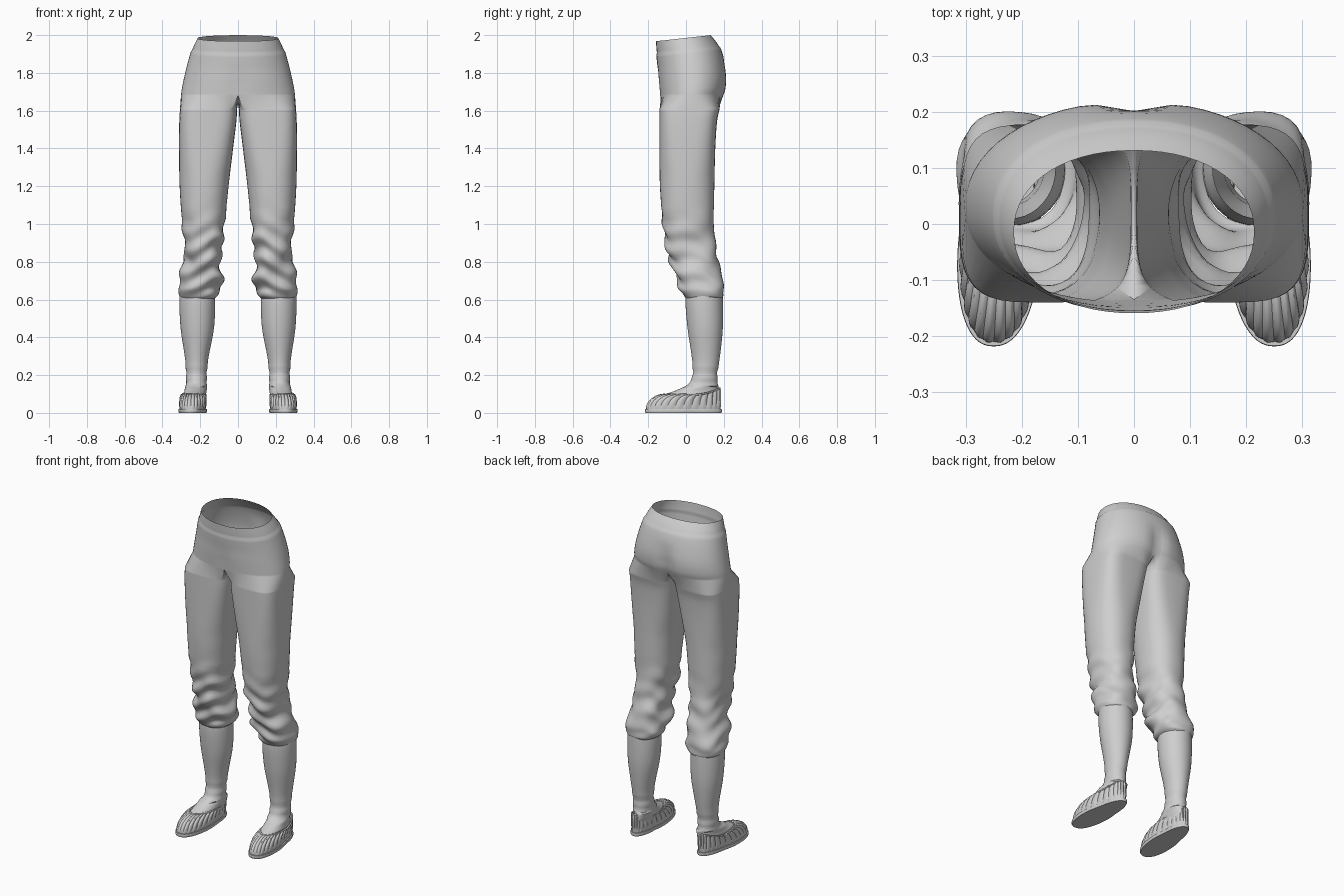
import bpy, math
from math import sin, cos, pi

if "Cube" in bpy.data.objects:
    bpy.data.objects.remove(bpy.data.objects["Cube"])

grey = bpy.data.materials.new("light_grey")
grey.diffuse_color = (0.62, 0.62, 0.62, 1)
grey.use_nodes = True
grey.node_tree.nodes["Principled BSDF"].inputs["Base Color"].default_value = grey.diffuse_color


def resample(rows, n):
    """Catmull-Rom interpolation of a table of section values."""
    first = [2 * a - b for a, b in zip(rows[0], rows[1])]
    last = [2 * a - b for a, b in zip(rows[-1], rows[-2])]
    p = [first] + rows + [last]
    out = []
    for i in range(1, len(p) - 2):
        for k in range(n):
            t = k / n
            out.append([0.5 * (2 * b + (c - a) * t + (2 * a - 5 * b + 4 * c - d) * t * t
                               + (3 * b - a - 3 * c + d) * t ** 3)
                        for a, b, c, d in zip(*p[i - 1:i + 3])])
    return out + [list(rows[-1])]


def quads(a, b, closed=True):
    """Faces between two index rings, a above b."""
    n = len(a)
    return [(a[i], b[i], b[(i + 1) % n], a[(i + 1) % n]) for i in range(n if closed else n - 1)]


def make(name, verts, faces, angle=35):
    """Create the left-hand half and mirror it across x = 0."""
    me = bpy.data.meshes.new(name)
    me.from_pydata(verts, [], faces)
    me.materials.append(grey)
    ob = bpy.data.objects.new(name, me)
    bpy.context.collection.objects.link(ob)
    bpy.ops.object.select_all(action='DESELECT')
    ob.select_set(True)
    bpy.context.view_layer.objects.active = ob
    bpy.ops.object.shade_smooth_by_angle(angle=math.radians(angle))
    m = ob.modifiers.new("mirror", 'MIRROR')
    m.merge_threshold = 0.0005
    return ob


def loft(name, rings, loop=False, caps=False, angle=35):
    n = len(rings[0])
    idx = [list(range(k * n, k * n + n)) for k in range(len(rings))]
    faces = []
    for a, b in zip(idx, idx[1:] + ([idx[0]] if loop else [])):
        faces += quads(a, b)
    if caps:
        faces += [tuple(idx[0]), tuple(reversed(idx[-1]))]
    return make(name, [v for r in rings for v in r], faces, angle)


def spow(v, e):
    return math.copysign(abs(v) ** (2 / e), v)


# ---- trousers: half pelvis arcs flowing into a closed leg tube ----
M, K = 30, 12          # outer arc and inner thigh segments
verts, faces = [], []


def add_ring(pts):
    start = len(verts)
    verts.extend(pts)
    return list(range(start, len(verts)))


# back height, half width, front y, back y
pelvis = resample([[2.0, .218, -.163, .135], [1.96, .238, -.16, .167], [1.92, .253, -.156, .188],
                   [1.85, .271, -.15, .207], [1.78, .286, -.147, .218], [1.72, .297, -.143, .215],
                   [1.68, .302, -.14, .203]], 4)
prev = None
for i, (z, w, yf, yb) in enumerate(pelvis):
    grow = -0.004 if i <= 6 else 0.0       # narrow waistband with a stitched step
    fade = min(1, max(0, (z - 1.7) / .2))
    cleft = .022 * min(1, max(0, (1.88 - z) / .12))
    pts = []
    for j in range(M + 1):
        a = pi * j / M
        x = (w + grow) * spow(sin(a), 2.15) if 0 < j < M else 0
        y = (yf + yb) / 2 - ((yb - yf) / 2 + grow) * spow(cos(a), 2.15)
        mid = math.exp(-(x / .045) ** 2)
        y += -cleft * mid if a > pi / 2 else .25 * cleft * mid
        pts.append((x, y, z + .11 * fade * (y - yb)))
    ring = add_ring(pts)
    if prev:
        faces += quads(prev, ring, False)
    prev = ring

# crotch seam lying on the mirror plane
yb, yf = verts[prev[-1]][1], verts[prev[0]][1]
seam = add_ring([(0, yb + (yf - yb) * t / K, 1.68 - .045 * sin(pi * t / K)) for t in range(1, K)])
prev = prev + seam

# height, inner x, outer x, front y, back y
leg = resample([[1.61, .005, .307, -.14, .178], [1.54, .009, .311, -.14, .164],
                [1.4, .026, .312, -.14, .155], [1.2, .05, .309, -.138, .15],
                [1.0, .07, .296, -.122, .147], [.9, .083, .285, -.108, .155],
                [.8, .092, .288, -.08, .175], [.72, .083, .312, -.052, .188],
                [.66, .093, .316, -.03, .2], [.622, .108, .31, -.012, .2],
                [.606, .125, .3, 0, .19]], 6)
for z, xi, xo, yf, yb in leg:
    e = 2.3 + 1.5 * min(1, max(0, (z - 1.25) / .36))
    fold = .011 * min(1, max(0, (1.12 - z) / .25)) * min(1, max(0, (z - .606) / .05))
    pts = []
    for j in range(M + K):
        a = -pi / 4 + (1.5 * pi * j / M if j <= M else 1.5 * pi + .5 * pi * (j - M) / K)
        # diagonal gathers around the knee
        f = fold * (sin(58 * z + 2 * a + 1.2 * sin(3 * a)) * (.6 + .4 * sin(a + 2))
                    + .5 * sin(31 * z - 3 * a + 1))
        x = (xi + xo) / 2 + ((xo - xi) / 2 + f) * spow(sin(a), e)
        y = (yf + yb) / 2 - ((yb - yf) / 2 + f) * spow(cos(a), e)
        pts.append((max(x, .002), y, z))
    ring = add_ring(pts)
    faces += quads(prev, ring)
    prev = ring
make("trousers", verts, faces, 40)

# ---- stockings with instep ----
stocking = resample([[.68, .14, .3, .01, .19], [.6, .122, .31, -.003, .195],
                     [.45, .127, .304, .008, .195], [.3, .155, .282, .03, .18],
                     [.2, .166, .274, .035, .165], [.15, .164, .277, .008, .17],
                     [.12, .167, .281, -.05, .175], [.1, .17, .286, -.1, .178],
                     [.07, .178, .282, -.12, .17]], 5)
rings = []
for z, xi, xo, yf, yb in stocking:
    f = .003 * sin(110 * z) * max(0, 1 - abs(z - .2) / .1)
    rings.append([((xi + xo) / 2 + ((xo - xi) / 2 + f) * sin(a) + (.012 * cos(a) if z < .14 else 0),
                   (yf + yb) / 2 - ((yb - yf) / 2 + f) * cos(a), z)
                  for a in (2 * pi * j / 40 for j in range(40))])
loft("stocking", rings)


# ---- shoes ----
def footprint(a, grow=0.0):
    y = -.014 - (.2 + grow) * cos(a)
    half = .07 + .009 * cos(a) - .005 * sin(a) ** 2 * math.exp(-((y - .06) / .05) ** 2)
    return .237 - .06 * y + (half + grow) * spow(sin(a), 2.3), y


def opening(a):
    y = .04 - .138 * cos(a)
    return .237 - .06 * y + .062 * sin(a), y, .1 + .03 * max(0, -cos(a)) ** 2 - .004 * sin(a) ** 2


PLEATS, N = 28, 168
angles = [2 * pi * j / N for j in range(N)]

# thin flat sole
loft("shoe_sole", [[(*footprint(a, g), z) for a in angles]
                   for g, z in ((.003, .02), (.004, .014), (.004, .006), (.001, 0))], caps=True)

# gathered upper, domed from the sole to the opening
rings = []
for k in range(11):
    t = (1 - k / 10) * pi / 2
    s, h = 1 - cos(t), sin(t)
    ring = []
    for a in angles:
        bx, by = footprint(a, -.004)
        ox, oy, oz = opening(a)
        puff = .0065 * abs(sin(PLEATS * a / 2)) * sin(2 * t) ** .5 if 0 < k < 10 else 0
        ring.append((bx + (ox - bx) * s + puff * sin(a), by + (oy - by) * s - puff * cos(a),
                     .016 + (oz - .016) * h + puff * s))
    rings.append(ring)
loft("shoe_upper", rings, angle=30)

# rolled trim round the opening
rings = []
for k in range(8):
    b = pi / 2 - 2 * pi * k / 8
    ring = []
    for a in angles[::3]:
        x, y, z = opening(a)
        ring.append((x + .005 * cos(b) * sin(a), y - .005 * cos(b) * cos(a), z + .005 * sin(b)))
    rings.append(ring)
loft("shoe_trim", rings, loop=True, angle=60)
